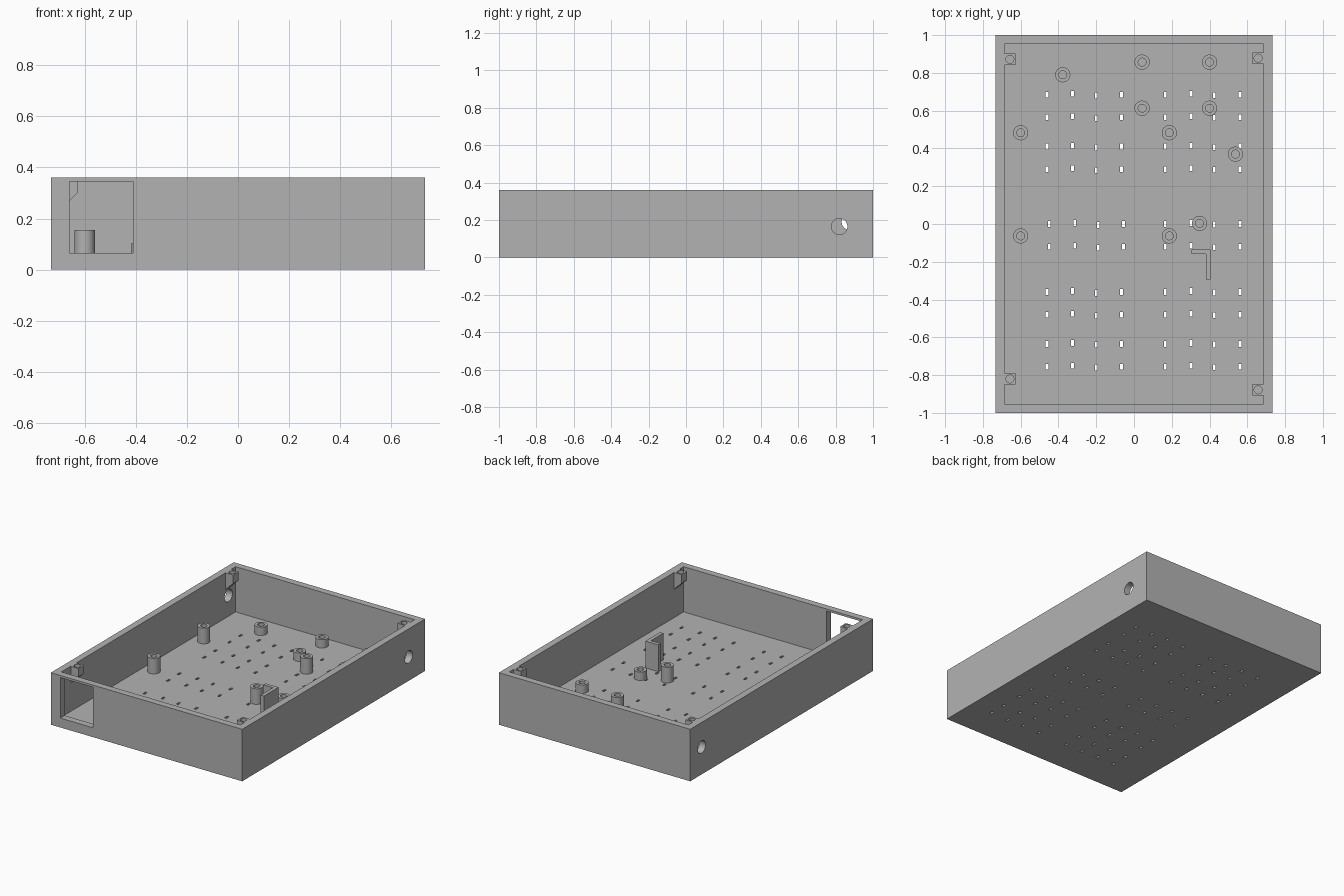
import bpy, bmesh, math
from mathutils import Matrix, Vector

if "Cube" in bpy.data.objects:
    bpy.data.objects.remove(bpy.data.objects["Cube"])

HX, HY, H = 0.7325, 1.0, 0.36      # outer half sizes and height
WALL, FLOOR = 0.047, 0.047

grey = bpy.data.materials.new("plain grey")
grey.diffuse_color = (0.45, 0.45, 0.45, 1)
grey.use_nodes = True
grey.node_tree.nodes["Principled BSDF"].inputs["Base Color"].default_value = grey.diffuse_color


def make(name, bm):
    bmesh.ops.recalc_face_normals(bm, faces=bm.faces)
    me = bpy.data.meshes.new(name)
    bm.to_mesh(me)
    bm.free()
    ob = bpy.data.objects.new(name, me)
    bpy.context.collection.objects.link(ob)
    me.materials.append(grey)
    return ob


def add_box(bm, x0, x1, y0, y1, z0, z1):
    mid = Vector((x0 + x1, y0 + y1, z0 + z1)) / 2
    m = Matrix.Translation(mid) @ Matrix.Diagonal((x1 - x0, y1 - y0, z1 - z0, 1))
    bmesh.ops.create_cube(bm, size=1, matrix=m)


def add_cylinder(bm, center, r, depth, rot=Matrix()):
    bmesh.ops.create_cone(bm, cap_ends=True, segments=32, radius1=r, radius2=r,
                          depth=depth, matrix=Matrix.Translation(center) @ rot)


def extrude_profile(pts, vec):
    bm = bmesh.new()
    face = bm.faces.new([bm.verts.new(p) for p in pts])
    ext = bmesh.ops.extrude_face_region(bm, geom=[face], use_keep_orig=True)
    bmesh.ops.translate(bm, vec=vec,
                        verts=[v for v in ext["geom"] if isinstance(v, bmesh.types.BMVert)])
    return bm


def activate(ob):
    bpy.ops.object.select_all(action='DESELECT')
    ob.select_set(True)
    bpy.context.view_layer.objects.active = ob


def cut(ob, bm):
    cutter = make("cutter", bm)
    cutter.hide_render = True
    mod = ob.modifiers.new("cut", 'BOOLEAN')
    mod.operation, mod.solver, mod.object = 'DIFFERENCE', 'EXACT', cutter
    activate(ob)
    bpy.ops.object.modifier_apply(modifier=mod.name)
    bpy.data.objects.remove(cutter)


def smooth(ob):
    activate(ob)
    bpy.ops.object.shade_smooth_by_angle(angle=math.radians(30))


# Open tray
bm = bmesh.new()
add_box(bm, -HX, HX, -HY, HY, 0, H)
tray = make("tray", bm)
bm = bmesh.new()
add_box(bm, -HX + WALL, HX - WALL, -HY + WALL, HY - WALL, FLOOR, H + 0.2)
cut(tray, bm)

# Front window and the cable hole in each side wall
bm = bmesh.new()
add_box(bm, -0.66, -0.41, -HY - 0.1, -HY + WALL + 0.02, 0.065, 0.345)
sideways = Matrix.Rotation(math.pi / 2, 4, 'Y')
add_cylinder(bm, (HX - WALL / 2, 0.82, 0.165), 0.043, 0.1, sideways)
add_cylinder(bm, (-HX + WALL / 2, 0.875, 0.19), 0.043, 0.1, sideways)
cut(tray, bm)

# Vent slots through the floor
bm = bmesh.new()
columns = [(-0.46, 0), (-0.325, 0.005), (-0.2, -0.005), (-0.067, 0),
           (0.165, 0), (0.302, 0.005), (0.425, -0.003), (0.562, 0)]
for y in (0.685, 0.565, 0.41, 0.29, 0.0, -0.12, -0.36, -0.48, -0.635, -0.755):
    for x, dy in columns:
        if x < 0 and -0.2 < y < 0.1:
            x += 0.011
        add_box(bm, x - 0.0075, x + 0.0075, y + dy - 0.015, y + dy + 0.015, -0.05, FLOOR + 0.02)
cut(tray, bm)
smooth(tray)


# Hollow screw standoffs
def standoff(i, x, y, top):
    bm = bmesh.new()
    n, rings = 32, []
    for r, z in ((0.04, FLOOR - 0.002), (0.04, top), (0.021, top), (0.021, FLOOR + 0.002)):
        rings.append([bm.verts.new((x + r * math.cos(2 * math.pi * k / n),
                                    y + r * math.sin(2 * math.pi * k / n), z))
                      for k in range(n)])
    for a, b in zip(rings, rings[1:]):
        for k in range(n):
            bm.faces.new((a[k], a[(k + 1) % n], b[(k + 1) % n], b[k]))
    bm.faces.new(rings[-1])
    bm.faces.new(rings[0])
    smooth(make(f"standoff_{i}", bm))


tall = [(-0.6, 0.483), (-0.6, -0.063), (0.187, 0.483), (0.187, -0.063)]
short = [(-0.377, 0.79), (0.043, 0.857), (0.4, 0.857), (0.043, 0.613),
         (0.4, 0.613), (0.537, 0.37), (0.347, 0.003)]
for i, (x, y) in enumerate(tall + short):
    standoff(i + 1, x, y, 0.155 if i < len(tall) else 0.105)

# L-shaped bracket standing on the floor
outline = [(0.305, -0.135), (0.405, -0.135), (0.405, -0.295),
           (0.38, -0.295), (0.38, -0.16), (0.305, -0.16)]
make("corner_bracket", extrude_profile([(x, y, FLOOR - 0.002) for x, y in outline],
                                       (0, 0, 0.235 - FLOOR)))

# Lid screw blocks with a sloped underside on the side walls
for name, s, y in (("front_left", -1, -0.82), ("back_left", -1, 0.872),
                   ("front_right", 1, -0.878), ("back_right", 1, 0.878)):
    wall, inner = HX - WALL + 0.001, 0.628
    pts = [(wall, H), (inner, H), (inner, 0.30), (wall, 0.243)]
    block = make(name + "_screw_block",
                 extrude_profile([(s * x, y - 0.03, z) for x, z in pts], (0, 0.06, 0)))
    bm = bmesh.new()
    add_cylinder(bm, (s * 0.657, y, H), 0.021, 0.13)
    cut(block, bm)
    smooth(block)
